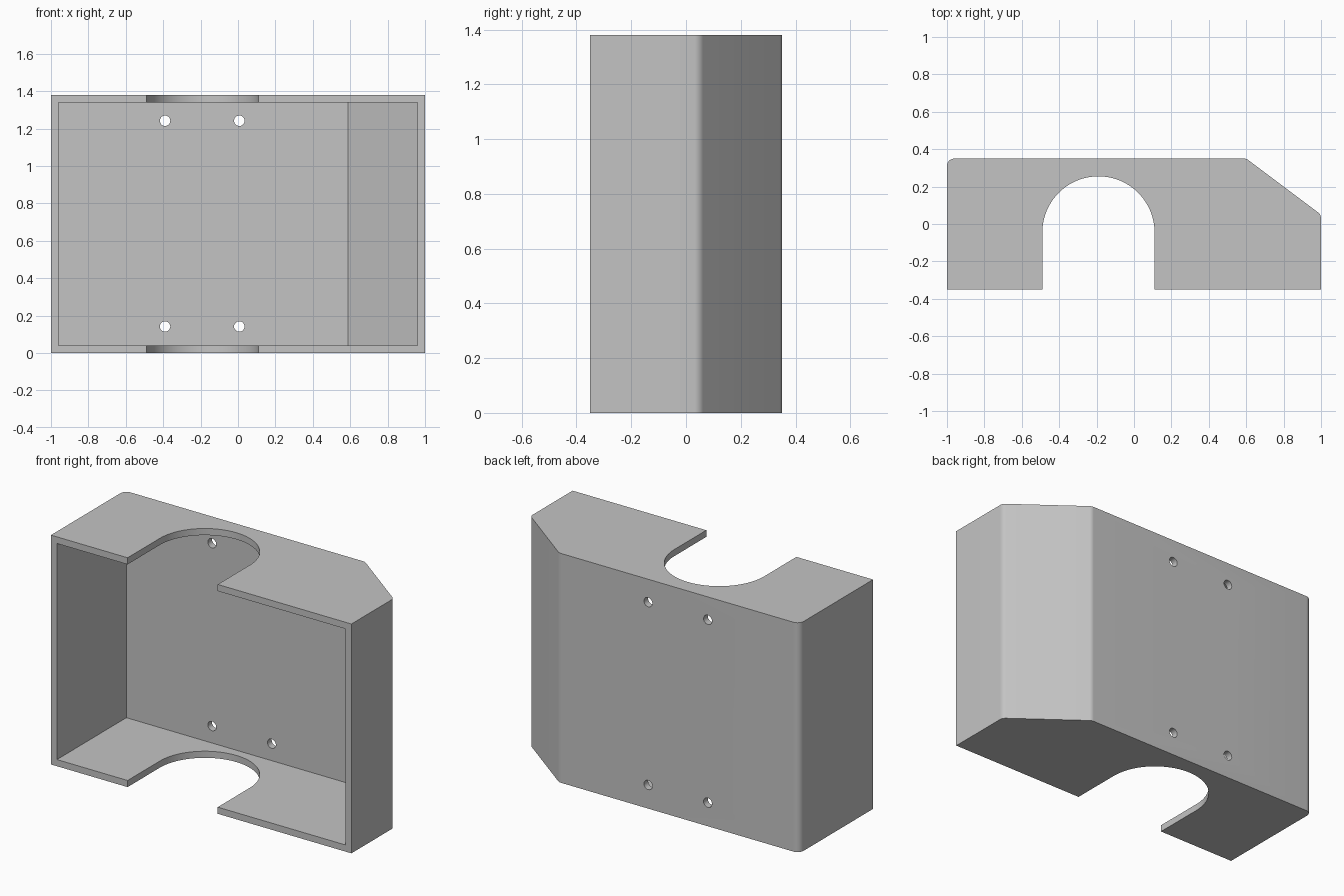
import bpy, bmesh, math
from mathutils import Vector

cube = bpy.data.objects.get("Cube")
if cube:
    bpy.data.objects.remove(cube, do_unlink=True)

HEIGHT, WALL = 1.38, 0.04

grey = bpy.data.materials.new("plain grey")
grey.use_nodes = True
colour = (0.55, 0.55, 0.55, 1)
grey.diffuse_color = colour
grey.node_tree.nodes["Principled BSDF"].inputs["Base Color"].default_value = colour


def prism(name, outline, z0, z1):
    """Extrude a counter-clockwise outline from z0 to z1."""
    bm = bmesh.new()
    face = bm.faces.new([bm.verts.new((x, y, z0)) for x, y in outline])
    top = bmesh.ops.extrude_face_region(bm, geom=[face])
    verts = [v for v in top["geom"] if isinstance(v, bmesh.types.BMVert)]
    bmesh.ops.translate(bm, vec=(0, 0, z1 - z0), verts=verts)
    bmesh.ops.recalc_face_normals(bm, faces=bm.faces)
    mesh = bpy.data.meshes.new(name)
    bm.to_mesh(mesh)
    bm.free()
    mesh.materials.append(grey)
    obj = bpy.data.objects.new(name, mesh)
    bpy.context.collection.objects.link(obj)
    return obj


def fillet(a, corner, b, radius, steps=8):
    """Points of a tangent arc replacing a corner between a and b."""
    a, c, b = Vector(a), Vector(corner), Vector(b)
    u, v = (a - c).normalized(), (b - c).normalized()
    half = u.angle(v) / 2
    centre = c + (u + v).normalized() * radius / math.sin(half)
    start = c + u * radius / math.tan(half) - centre
    end = c + v * radius / math.tan(half) - centre
    turn = math.pi - 2 * half
    return [centre + (start * math.sin(turn * (1 - i / steps))
                      + end * math.sin(turn * i / steps)) / math.sin(turn)
            for i in range(steps + 1)]


def cut(target, cutter):
    """Subtract the cutter and discard it."""
    mod = target.modifiers.new("cut", 'BOOLEAN')
    mod.operation, mod.solver, mod.object = 'DIFFERENCE', 'EXACT', cutter
    bpy.context.view_layer.objects.active = target
    bpy.ops.object.modifier_apply(modifier=mod.name)
    bpy.data.objects.remove(cutter, do_unlink=True)


# Outer shell: one chamfered corner, soft back edges
corners = [(-1, -0.35), (1, -0.35), (1, 0.05), (0.6, 0.35), (-1, 0.35)]
outline = corners[:2]
for i in (2, 3, 4):
    outline += fillet(corners[i - 1], corners[i], corners[(i + 1) % 5], WALL)
housing = prism("housing", outline, 0, HEIGHT)

# Cavity, open at the front
cavity = [(-0.96, -0.5), (0.96, -0.5), (0.96, 0.03), (0.587, 0.31), (-0.96, 0.31)]
cut(housing, prism("cavity_cutter", cavity, WALL, HEIGHT - WALL))

# Round-ended slot through the top and bottom plates
SLOT_X, SLOT_Y, SLOT_R = -0.19, -0.045, 0.3
slot = [(SLOT_X - SLOT_R, -0.5), (SLOT_X + SLOT_R, -0.5)]
slot += [(SLOT_X + SLOT_R * math.cos(math.pi * i / 40),
          SLOT_Y + SLOT_R * math.sin(math.pi * i / 40)) for i in range(41)]
cut(housing, prism("slot_cutter", slot, -0.1, HEIGHT + 0.1))

# Four screw holes in the back wall
for x in (-0.39, 0.007):
    for z in (0.142, 1.242):
        circle = [(0.028 * math.cos(math.tau * i / 24), 0.028 * math.sin(math.tau * i / 24))
                  for i in range(24)]
        drill = prism("hole_cutter", circle, -0.1, 0.1)
        drill.rotation_euler.x = math.pi / 2
        drill.location = (x, 0.33, z)
        bpy.context.view_layer.update()
        cut(housing, drill)

bpy.ops.object.select_all(action='DESELECT')
housing.select_set(True)
bpy.context.view_layer.objects.active = housing
bpy.ops.object.shade_smooth_by_angle(angle=math.radians(30))
